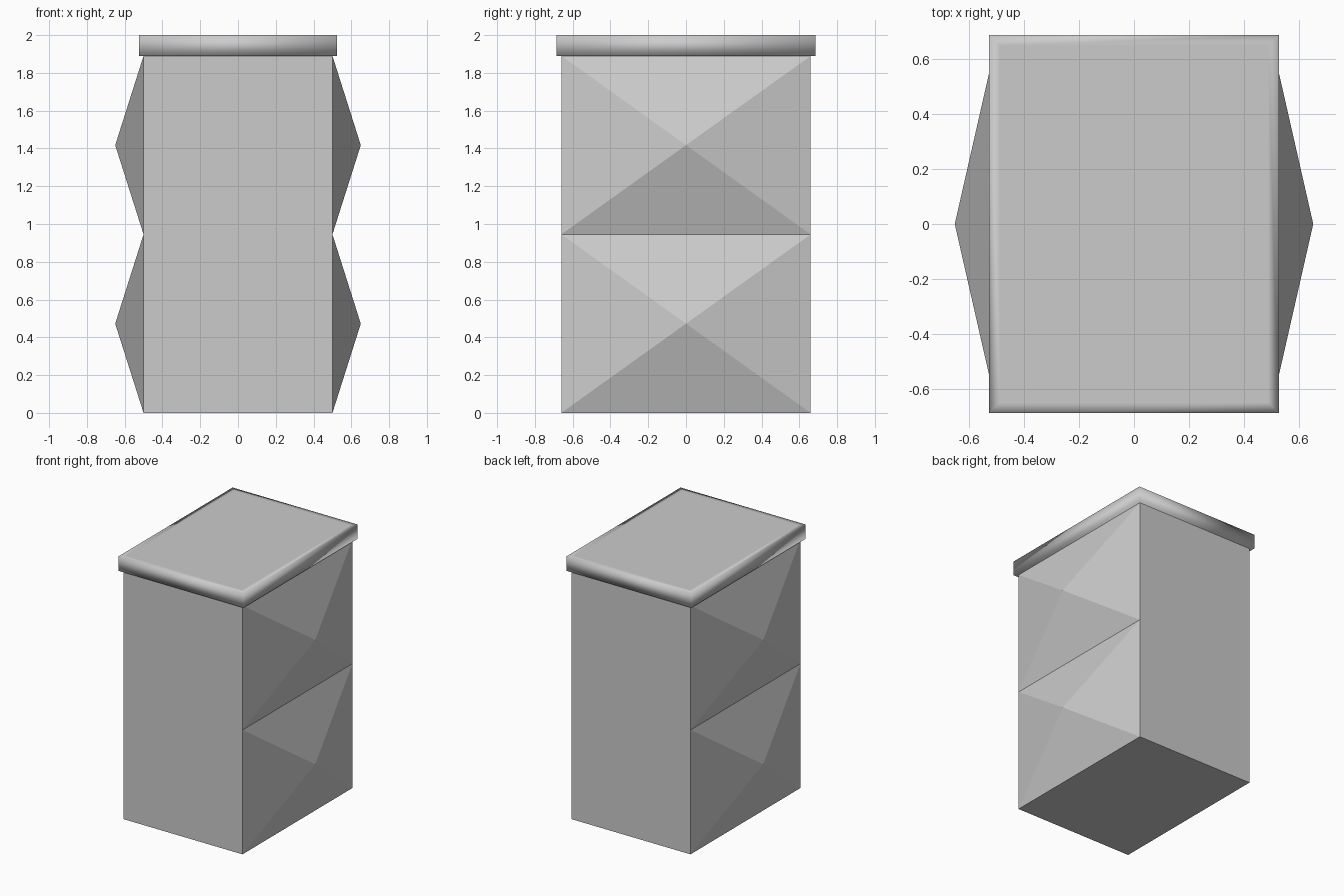
import bpy
import bmesh

cube = bpy.data.objects.get("Cube")
if cube:
    bpy.data.objects.remove(cube, do_unlink=True)

# Single plain grey
grey = bpy.data.materials.new("plain_grey")
grey.use_nodes = True
colour = (0.6, 0.6, 0.6, 1)
grey.diffuse_color = colour
grey.node_tree.nodes["Principled BSDF"].inputs["Base Color"].default_value = colour

HALF_X, HALF_Y, HEIGHT = 0.5, 0.66, 1.89
BULGE = 0.15
LID_X, LID_Y, TOP = 0.525, 0.685, 2.0


def box(bm, hx, hy, z0, z1):
    """Add a box and return its faces."""
    verts = bmesh.ops.create_cube(bm, size=1)["verts"]
    for v in verts:
        v.co = (v.co.x * 2 * hx, v.co.y * 2 * hy, z0 + (v.co.z + 0.5) * (z1 - z0))
    return list({f for v in verts for f in v.link_faces})


def finish(bm, name, smooth=False):
    """Turn the bmesh into a named, coloured object."""
    bm.normal_update()
    for f in bm.faces:
        f.smooth = smooth
    mesh = bpy.data.meshes.new(name)
    bm.to_mesh(mesh)
    bm.free()
    mesh.materials.append(grey)
    obj = bpy.data.objects.new(name, mesh)
    bpy.context.collection.objects.link(obj)
    return obj


# Cabinet body: split at mid height, each side panel raised to a point
bm = bmesh.new()
box(bm, HALF_X, HALF_Y, 0, HEIGHT)
bmesh.ops.bisect_plane(bm, geom=bm.verts[:] + bm.edges[:] + bm.faces[:],
                       plane_co=(0, 0, HEIGHT / 2), plane_no=(0, 0, 1))
bm.normal_update()
panels = [f for f in bm.faces if abs(f.normal.x) > 0.9]
for panel in panels:
    side = 1 if panel.normal.x > 0 else -1
    point = bmesh.ops.poke(bm, faces=[panel])["verts"][0]
    point.co.x = side * (HALF_X + BULGE)
finish(bm, "cabinet_body")

# Soft-shaded lid with a narrow border around its top
bm = bmesh.new()
box(bm, LID_X, LID_Y, HEIGHT, TOP)
bm.normal_update()
top = [f for f in bm.faces if f.normal.z > 0.9]
bmesh.ops.inset_region(bm, faces=top, thickness=0.055)
finish(bm, "lid", smooth=True)
